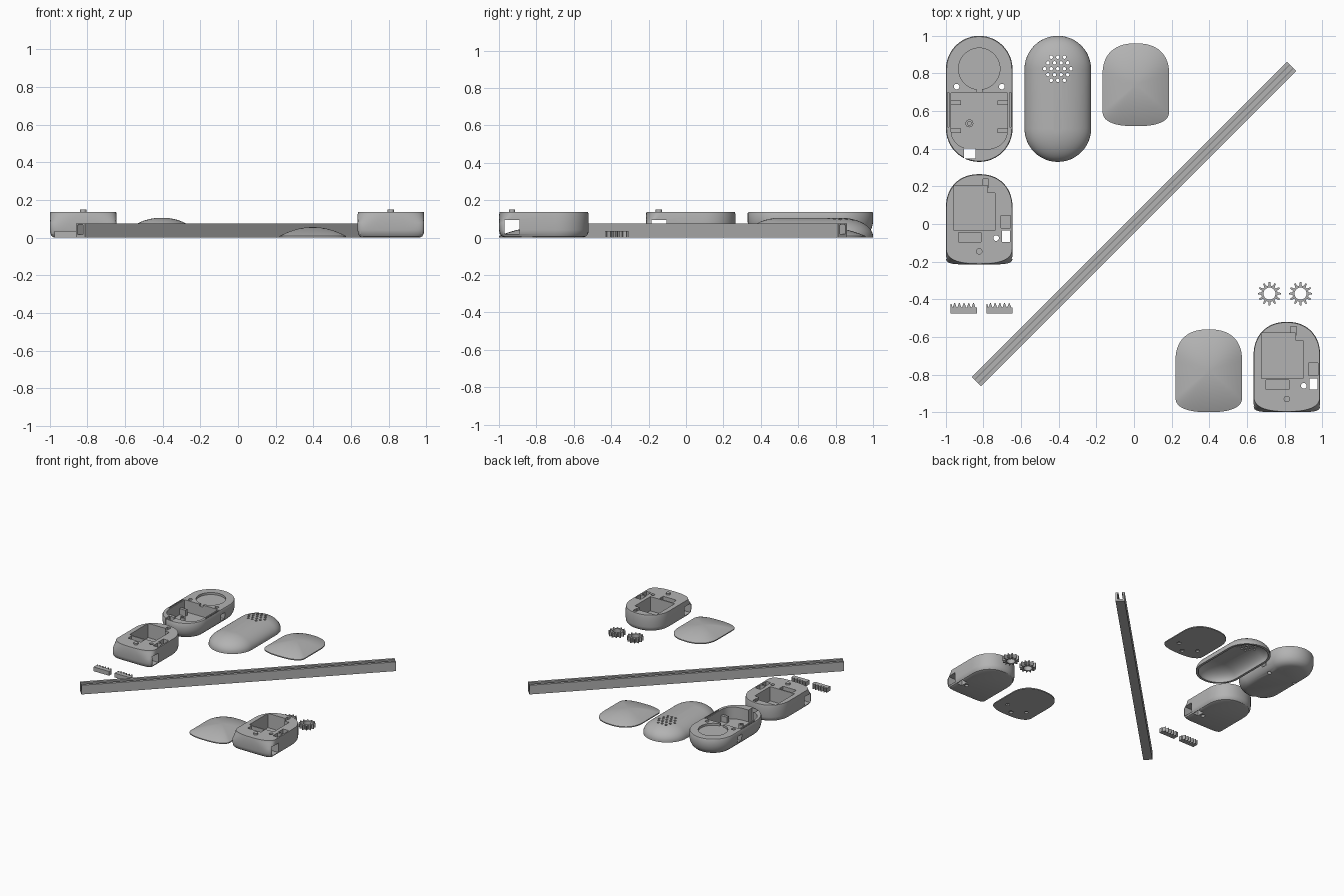
import bpy, bmesh, math
from mathutils import Vector

cube = bpy.data.objects.get("Cube")
if cube:
    bpy.data.objects.remove(cube)

grey = bpy.data.materials.new("plain grey")
grey.use_nodes = True
grey.diffuse_color = (0.45, 0.45, 0.45, 1)
grey.node_tree.nodes["Principled BSDF"].inputs["Base Color"].default_value = (0.45, 0.45, 0.45, 1)


def loft(name, rings):
    """Skin a stack of equal rings, each a (2D outline, height) pair, and cap both ends."""
    bm = bmesh.new()
    rows = [[bm.verts.new((x, y, z)) for x, y in pts] for pts, z in rings]
    n = len(rows[0])
    for low, high in zip(rows, rows[1:]):
        for i in range(n):
            j = (i + 1) % n
            bm.faces.new((low[i], low[j], high[j], high[i]))
    bm.faces.new(rows[0][::-1])
    bm.faces.new(rows[-1])
    bmesh.ops.recalc_face_normals(bm, faces=bm.faces)
    mesh = bpy.data.meshes.new(name)
    bm.to_mesh(mesh)
    bm.free()
    mesh.materials.append(grey)
    obj = bpy.data.objects.new(name, mesh)
    bpy.context.collection.objects.link(obj)
    return obj


def box(x0, x1, y0, y1, z0, z1, name="cutter"):
    pts = [(x0, y0), (x1, y0), (x1, y1), (x0, y1)]
    return loft(name, [(pts, z0), (pts, z1)])


def cyl(x, y, r, z0, z1, n=24, name="cutter"):
    pts = [(x + r * math.cos(math.tau * i / n), y + r * math.sin(math.tau * i / n)) for i in range(n)]
    return loft(name, [(pts, z0), (pts, z1)])


def cut(obj, *cutters):
    for c in cutters:
        mod = obj.modifiers.new("cut", 'BOOLEAN')
        mod.object, mod.operation, mod.solver = c, 'DIFFERENCE', 'EXACT'
        graph = bpy.context.evaluated_depsgraph_get()
        old = obj.data
        obj.data = bpy.data.meshes.new_from_object(obj.evaluated_get(graph))
        obj.modifiers.clear()
        bpy.data.meshes.remove(old)
        bpy.data.objects.remove(c)


def place(obj, x, y):
    obj.location = (x, y, 0)
    for o in bpy.context.selected_objects:
        o.select_set(False)
    bpy.context.view_layer.objects.active = obj
    obj.select_set(True)
    bpy.ops.object.shade_smooth_by_angle(angle=math.radians(30))
    return obj


def copy(obj, name, x, y):
    twin = bpy.data.objects.new(name, obj.data)
    twin.location = (x, y, 0)
    bpy.context.collection.objects.link(twin)


def outline(w, y0, y1, front, back, nf, nb, seg=14):
    """Rounded plan: superellipse ends of given depth joined by straight sides."""
    pts = []
    for base, depth, n, start in ((y1 - back, back, nb, 0), (y0 + front, front, nf, math.pi)):
        for i in range(2 * seg + 1):
            a = start + math.pi * i / (2 * seg)
            c, s = math.cos(a), math.sin(a)
            pts.append((w * math.copysign(abs(c) ** (2 / n), c),
                        base + depth * math.copysign(abs(s) ** (2 / n), s)))
    return pts


def scaled(pts, s):
    return [(x * s, y * s) for x, y in pts]


def capsule(r, half=0.158, seg=24):
    return [(r * math.cos(a), r * math.sin(a) + side * half)
            for side, start in ((1, 0), (-1, math.pi))
            for a in [start + math.pi * i / seg for i in range(seg + 1)]]


# Open casings with a square lower front and rounded top
square = outline(0.177, -0.24, 0.24, 0.05, 0.18, 5, 2.2)
rounded = outline(0.177, -0.24, 0.24, 0.08, 0.18, 2.5, 2.2)
case = loft("casing_right", [(scaled(square, 0.87), 0), (scaled(square, 0.94), 0.006),
                             (scaled(square, 0.985), 0.02), (square, 0.04),
                             (square, 0.08), (rounded, 0.12), (scaled(rounded, 0.985), 0.137)])
cut(case,
    box(-0.135, 0.045, -0.06, 0.18, 0.02, 0.3),      # main bay
    box(0.04, 0.085, -0.06, 0.14, 0.02, 0.3),
    box(0.02, 0.05, 0.17, 0.215, 0.03, 0.3),
    box(-0.11, 0.01, -0.12, -0.07, 0.105, 0.3),      # shallow pockets
    box(0.115, 0.165, -0.045, 0.02, 0.09, 0.3),
    box(0.12, 0.163, -0.12, -0.06, -0.1, 0.3),       # through holes
    cyl(0.09, -0.1, 0.015, -0.1, 0.3),
    box(-0.3, 0.3, -0.21, -0.13, 0.018, 0.095))      # strap tunnel
place(case, 0.8125, -0.76)
copy(case, "casing_left", -0.8225, 0.025)
peg = place(cyl(0, -0.17, 0.017, 0.11, 0.15, name="peg_right"), 0.8125, -0.76)
copy(peg, "peg_left", -0.8225, 0.025)

# Shallow domed covers
plan = outline(0.177, -0.22, 0.22, 0.08, 0.17, 2.5, 2.4)
dome = loft("domed_cover_front", [(plan, 0)] +
            [(scaled(plan, t), 0.008 + 0.048 * (1 - t * t)) for t in (1, 0.93, 0.84, 0.72, 0.58, 0.42, 0.25, 0.08)])
cut(dome, cyl(0.09, -0.1, 0.015, -0.1, 0.012), cyl(-0.09, -0.1, 0.015, -0.1, 0.012),
    cyl(0, -0.17, 0.017, -0.1, 0.01))
place(dome, 0.3975, -0.78)
copy(dome, "domed_cover_back", 0.01, 0.74)

# Capsule tray with round bottom edge
tray = loft("capsule_tray", [(capsule(r), z) for r, z in (
    (0.115, 0), (0.14, 0.01), (0.158, 0.027), (0.17, 0.05), (0.177, 0.08), (0.177, 0.13), (0.173, 0.137))])
bay = outline(0.15, -0.27, 0.035, 0.12, 0.01, 2.6, 8)
cut(tray, loft("cutter", [(bay, 0.04), (bay, 0.3)]),
    cyl(0, 0.16, 0.11, 0.12, 0.3, 48),               # round recess
    box(-0.015, 0.015, 0.03, 0.06, 0.12, 0.3),
    box(-0.08, -0.02, -0.318, -0.265, -0.1, 0.3))    # end opening
for s in (-1, 1):
    cut(tray, cyl(s * 0.12, 0.065, 0.015, -0.1, 0.3),
        box(s * 0.17 - 0.035, s * 0.17 + 0.035, 0.04, 0.09, 0.045, 0.1),
        box(s * 0.164 - 0.004, s * 0.164 + 0.004, -0.15, 0.035, 0.1, 0.3))
place(tray, -0.8225, 0.665)
boss = cyl(-0.0525, -0.13, 0.021, 0.035, 0.085, name="tray_boss")
cut(boss, cyl(-0.0525, -0.13, 0.01, 0.05, 0.3))
place(boss, -0.8225, 0.665)
for s, side in ((-1, "left"), (1, "right")):
    for k, y in enumerate((-0.02, -0.17)):
        clip = box(s * 0.125 - 0.028, s * 0.125 + 0.028, y - 0.012, y + 0.012, 0.035, 0.09,
                   "tray_clip_%s_%d" % (side, k))
        place(clip, -0.8225, 0.665)

# Hollow capsule shell with a honeycomb grille
def bulge(r, h, z0):
    arcs = [math.pi / 2 * i / 12 for i in range(12)]
    return [(capsule(r), z0)] + [(capsule(r * math.cos(a)), 0.006 + h * math.sin(a)) for a in arcs]


shell = loft("capsule_shell", bulge(0.177, 0.1, 0))
cut(shell, loft("cutter", bulge(0.158, 0.082, -0.02)))
for row in range(-2, 3):
    count = 5 - abs(row)
    for k in range(count):
        cut(shell, cyl((k - (count - 1) / 2) * 0.035, 0.16 + row * 0.031, 0.0095, 0.02, 0.3, 10))
place(shell, -0.405, 0.665)

# Diagonal channel rail, open on top with small inner lips
half = [(0.034, 0), (0.034, 0.075), (0.013, 0.075), (0.013, 0.066), (0.02, 0.066), (0.02, 0.018)]
section = half + [(-x, z) for x, z in reversed(half)]
bm = bmesh.new()
face = bm.faces.new([bm.verts.new((x, -1.185, z)) for x, z in section])
ext = bmesh.ops.extrude_face_region(bm, geom=[face])
bmesh.ops.translate(bm, verts=[v for v in ext["geom"] if isinstance(v, bmesh.types.BMVert)],
                    vec=Vector((0, 2.37, 0)))
bmesh.ops.recalc_face_normals(bm, faces=bm.faces)
mesh = bpy.data.meshes.new("channel_rail")
bm.to_mesh(mesh)
bm.free()
mesh.materials.append(grey)
rail = bpy.data.objects.new("channel_rail", mesh)
rail.rotation_euler.z = -math.pi / 4
bpy.context.collection.objects.link(rail)

# Toothed racks
teeth = [(0.14, 0), (0.14, 0.03)]
for k in range(5):
    x = 0.133 - k * 0.025
    teeth += [(x, 0.03), (x - 0.009, 0.055), (x - 0.013, 0.055), (x - 0.022, 0.03)]
teeth += [(0.006, 0.05), (0, 0.05), (0, 0)]
rack = loft("rack_left", [(teeth, 0), (teeth, 0.035)])
rack.location = (-0.975, -0.475, 0)
copy(rack, "rack_right", -0.785, -0.475)

# Pinion gears
cog = []
for k in range(12):
    for r, off in ((0.043, -0.3), (0.062, -0.12), (0.062, 0.12), (0.043, 0.3)):
        a = math.tau * (k + off) / 12
        cog.append((r * math.cos(a), r * math.sin(a)))
gear = loft("gear_left", [(cog, 0), (cog, 0.035)])
cut(gear, cyl(0, 0, 0.032, -0.1, 0.1, 32))
place(gear, 0.72, -0.37)
copy(gear, "gear_right", 0.885, -0.37)
